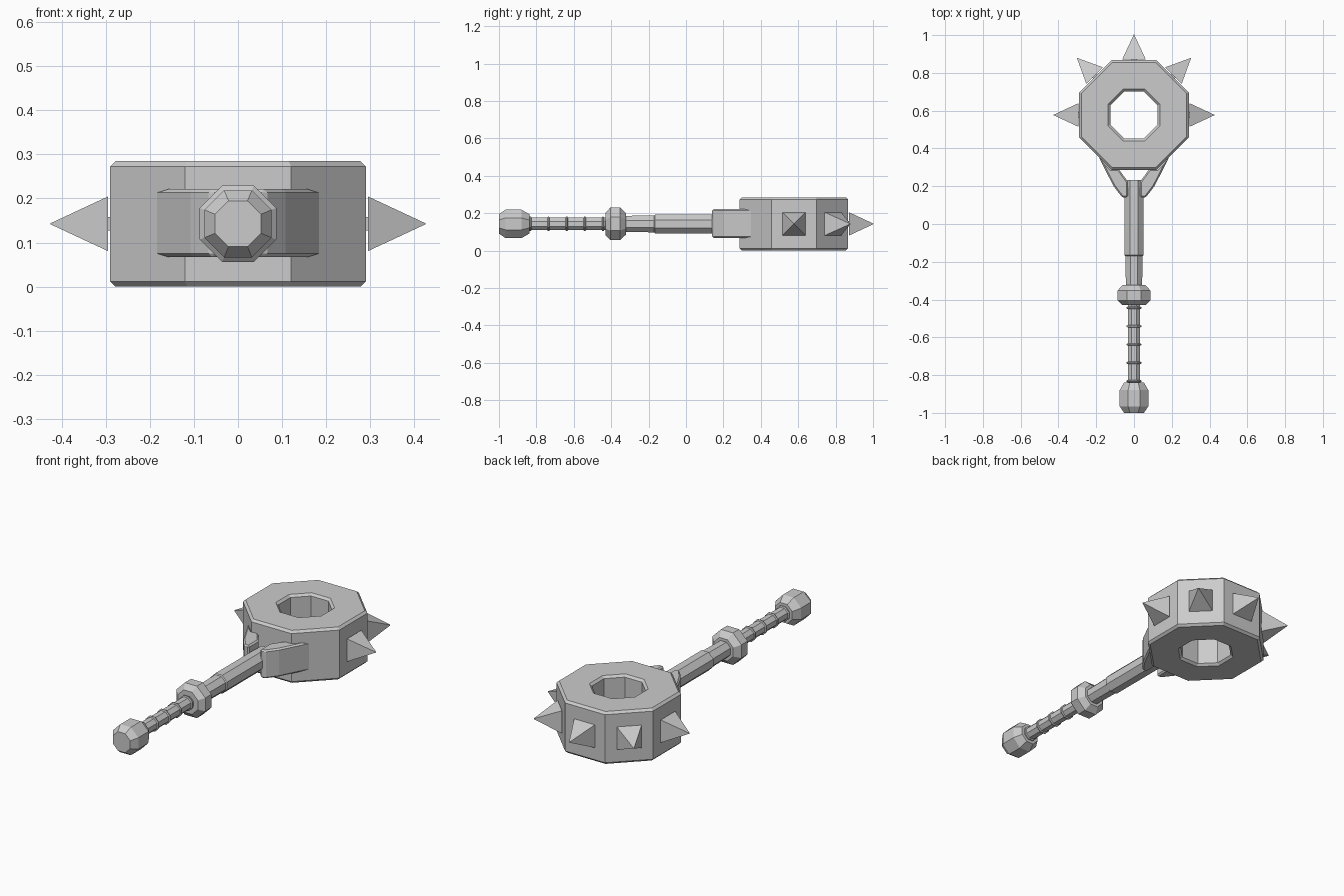
import bpy, bmesh, math
from mathutils import Matrix, Vector

cube = bpy.data.objects.get("Cube")
if cube:
    bpy.data.objects.remove(cube, do_unlink=True)

GREY = (0.6, 0.6, 0.6, 1)
metal = bpy.data.materials.new("grey_metal")
metal.use_nodes = True
metal.diffuse_color = GREY
metal.node_tree.nodes["Principled BSDF"].inputs["Base Color"].default_value = GREY

MID = 0.1425                       # height of the centre line
HUB = Vector((0, 0.577, MID))      # centre of the ring head
OCT = 1 / math.cos(math.pi / 8)    # flat-to-corner ratio of an octagon


def finish(name, bm, bevel=0):
    bmesh.ops.recalc_face_normals(bm, faces=bm.faces)
    mesh = bpy.data.meshes.new(name)
    bm.to_mesh(mesh)
    bm.free()
    mesh.materials.append(metal)
    obj = bpy.data.objects.new(name, mesh)
    bpy.context.collection.objects.link(obj)
    if bevel:
        mod = obj.modifiers.new("Bevel", 'BEVEL')
        mod.width = bevel
        mod.segments = 1
        mod.limit_method = 'ANGLE'
        mod.angle_limit = math.radians(50)
    return obj


def lathe(name, profile, axis, centre, closed=False, bevel=0):
    """Sweep (flat radius, offset) pairs round an axis as an octagon."""
    bm = bmesh.new()
    rings = []
    for radius, offset in profile:
        ring = []
        for i in range(8):
            a = math.pi / 8 + i * math.pi / 4
            u, v = radius * OCT * math.cos(a), radius * OCT * math.sin(a)
            p = (u, v, offset) if axis == 'Z' else (u, offset, v)
            ring.append(bm.verts.new(Vector(p) + Vector(centre)))
        rings.append(ring)
    pairs = list(zip(rings, rings[1:]))
    if closed:
        pairs.append((rings[-1], rings[0]))
    else:
        bm.faces.new(rings[0])
        bm.faces.new(rings[-1])
    for a, b in pairs:
        for i in range(8):
            j = (i + 1) % 8
            bm.faces.new((a[i], a[j], b[j], b[i]))
    return finish(name, bm, bevel)


# Ring head with chamfered rims
H, C = 0.1425, 0.012
lathe("ring_head", [(0.29, C - H), (0.29, H - C), (0.29 - C, H), (0.125 + C, H),
                    (0.125, H - C), (0.125, C - H), (0.125 + C, -H), (0.29 - C, -H)],
      'Z', HUB, closed=True)

# Spikes on the five outer sides
for i, name in enumerate(["left", "back_left", "back", "back_right", "right"]):
    bm = bmesh.new()
    turn = Matrix.Translation(HUB) @ Matrix.Rotation(i * math.pi / 4, 4, 'Z')
    bmesh.ops.create_cone(
        bm, cap_ends=True, segments=4, radius1=0.062 * math.sqrt(2), radius2=0.002, depth=0.13,
        matrix=turn @ Matrix.Translation((0.36, 0, 0)) @ Matrix.Rotation(math.pi / 2, 4, 'Y')
        @ Matrix.Rotation(math.pi / 4, 4, 'Z'))
    # short peg joining the spike to the head
    bmesh.ops.create_cube(bm, size=0.03, matrix=turn @ Matrix.Translation((0.285, 0, 0)))
    finish("spike_" + name, bm)

# Handle parts along the y axis
axis_point = (0, 0, MID)
lathe("shaft", [(0.043, -0.34), (0.045, -0.17), (0.05, -0.165), (0.05, 0.15), (0.048, 0.232)],
      'Y', axis_point)
lathe("guard", [(0.06, -0.43), (0.087, -0.405), (0.087, -0.352), (0.058, -0.322)], 'Y', axis_point)
lathe("grip", [(0.033, -0.85), (0.033, -0.42)], 'Y', axis_point)
lathe("pommel", [(0.052, -1.0), (0.076, -0.965), (0.076, -0.88), (0.052, -0.838)], 'Y', axis_point)
for i in range(5):
    y = -0.832 + i * 0.097
    lathe(f"grip_ring_{i + 1}", [(0.034, y - 0.006), (0.039, y - 0.003),
                                (0.039, y + 0.003), (0.034, y + 0.006)], 'Y', axis_point)

# Forked bracket holding the head
outline = [(0.033, 0.14), (0.062, 0.14), (0.108, 0.2), (0.187, 0.354),
           (0.12, 0.29), (0.08, 0.29), (0.033, 0.225)]
for side, name in ((1, "left"), (-1, "right")):
    bm = bmesh.new()
    base = bm.faces.new([bm.verts.new((side * x, y, 0.067)) for x, y in outline])
    top = bmesh.ops.extrude_face_region(bm, geom=[base])
    bmesh.ops.translate(bm, vec=(0, 0, 0.154),
                        verts=[g for g in top["geom"] if isinstance(g, bmesh.types.BMVert)])
    finish("fork_arm_" + name, bm, bevel=0.008)
